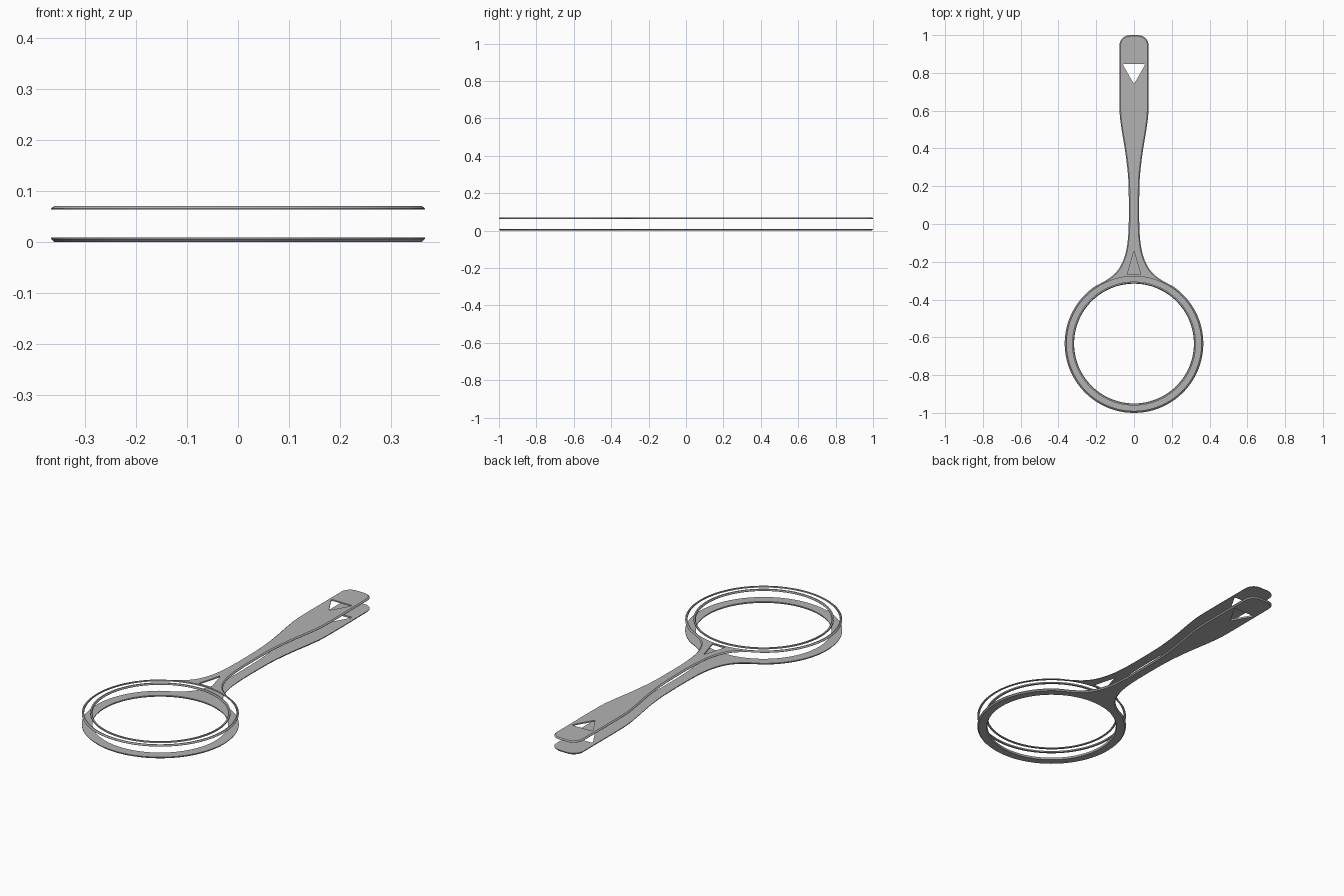
import bpy
import bmesh
from math import cos, sin, pi, acos
from mathutils import Vector

cube = bpy.data.objects.get("Cube")
if cube:
    bpy.data.objects.remove(cube)

CENTRE = Vector((0, -0.633))
R_OUT, R_IN = 0.367, 0.317
SLOT_OUT, SLOT_IN = 0.356, 0.328
BEVEL = 0.006

grey = bpy.data.materials.new("plain grey")
grey.use_nodes = True
grey.diffuse_color = (0.45, 0.45, 0.45, 1)
grey.node_tree.nodes["Principled BSDF"].inputs["Base Color"].default_value = (0.45, 0.45, 0.45, 1)


def circle(radius, n=128):
    return [CENTRE + radius * Vector((cos(2 * pi * i / n), sin(2 * pi * i / n))) for i in range(n)]


def rounded(corners, r, steps=4):
    """Polygon with its corners softened."""
    pts = []
    for i, c in enumerate(corners):
        a = c + (corners[i - 1] - c).normalized() * r
        b = c + (corners[(i + 1) % len(corners)] - c).normalized() * r
        for k in range(steps + 1):
            t = k / steps
            pts.append(a * (1 - t) ** 2 + c * 2 * t * (1 - t) + b * t * t)
    return pts


def smooth_path(ctrl, steps=5):
    """Catmull-Rom curve through the control points."""
    p = [ctrl[0]] + ctrl + [ctrl[-1]]
    out = []
    for a, b, c, d in zip(p, p[1:], p[2:], p[3:]):
        for k in range(steps):
            t = k / steps
            out.append(0.5 * (2 * b + (c - a) * t + (2 * a - 5 * b + 4 * c - d) * t ** 2
                              + (3 * b - a - 3 * c + d) * t ** 3))
    return out + [ctrl[-1]]


def offset(pts, dist):
    """Move a closed loop sideways by dist."""
    out = []
    for i, p in enumerate(pts):
        t = (pts[(i + 1) % len(pts)] - pts[i - 1]).normalized()
        out.append(p + Vector((-t.y, t.x)) * dist)
    return out


def silhouette():
    """Handle flaring into the ring, traced down one side and mirrored."""
    w, r = 0.077, 0.055
    tip = [Vector((w - r + r * sin(a * pi / 16), 1 - r + r * cos(a * pi / 16))) for a in range(8)]
    side = smooth_path([Vector(p) for p in (
        (w, 0.945), (w, 0.62), (0.067, 0.51), (0.046, 0.38), (0.032, 0.26), (0.028, 0.16),
        (0.028, 0), (0.036, -0.11), (0.056, -0.19), (0.09, -0.25), (0.14, -0.293), (0.2, -0.326))])
    start = acos(0.2 / R_OUT)
    n = 56
    arc = [CENTRE + R_OUT * Vector((cos(a), sin(a)))
           for a in (start - (start + pi / 2) * i / n for i in range(1, n + 1))]
    right = tip + side + arc
    left = [Vector((-p.x, p.y)) for p in reversed(right[:-1])]
    return (right + left)[::-1]


def plate(name, loops, z_flat, z_mid, z_face):
    """Solid sheet bounded by (points, bevel) loops, bevelled towards z_face."""
    bm = bmesh.new()
    caps = {z_flat: [], z_face: []}
    for pts, bevel in loops:
        rows = []
        for z, shape in ((z_flat, pts), (z_mid, pts), (z_face, offset(pts, bevel))):
            rows.append([bm.verts.new((p.x, p.y, z)) for p in shape])
        n = len(pts)
        for low, high in zip(rows, rows[1:]):
            for i in range(n):
                j = (i + 1) % n
                bm.faces.new((low[i], low[j], high[j], high[i]))
        for z, row in ((z_flat, rows[0]), (z_face, rows[2])):
            caps[z] += [bm.edges.get((row[i], row[(i + 1) % n])) for i in range(n)]
    for edges in caps.values():
        bmesh.ops.triangle_fill(bm, edges=edges, use_beauty=True, normal=(0, 0, 1))
    bmesh.ops.recalc_face_normals(bm, faces=bm.faces)
    mesh = bpy.data.meshes.new(name)
    bm.to_mesh(mesh)
    bm.free()
    mesh.materials.append(grey)
    obj = bpy.data.objects.new(name, mesh)
    bpy.context.collection.objects.link(obj)
    bpy.ops.object.select_all(action='DESELECT')
    obj.select_set(True)
    bpy.context.view_layer.objects.active = obj
    bpy.ops.object.shade_smooth_by_angle(angle=0.4)


outline = silhouette()
hang_hole = rounded([Vector(p) for p in ((-0.062, 0.848), (0.062, 0.848), (0, 0.74))], 0.014)
neck_window = [Vector(p) for p in ((-0.036, -0.268), (0.036, -0.268), (0, -0.142))]
bore = (circle(R_IN)[::-1], 0.004)

# Lower half: solid ring and handle
plate("lower_frame", [(outline, BEVEL), (hang_hole, 0), bore], 0.009, 0.006, 0)

# Upper half: open slot around the ring, window in the neck
LEVELS = (0.063, 0.065, 0.07)
plate("upper_frame", [(outline, BEVEL), (hang_hole, 0), (neck_window, 0),
                      (circle(SLOT_OUT), 0)], *LEVELS)
plate("upper_inner_ring", [(circle(SLOT_IN), 0), bore], *LEVELS)
